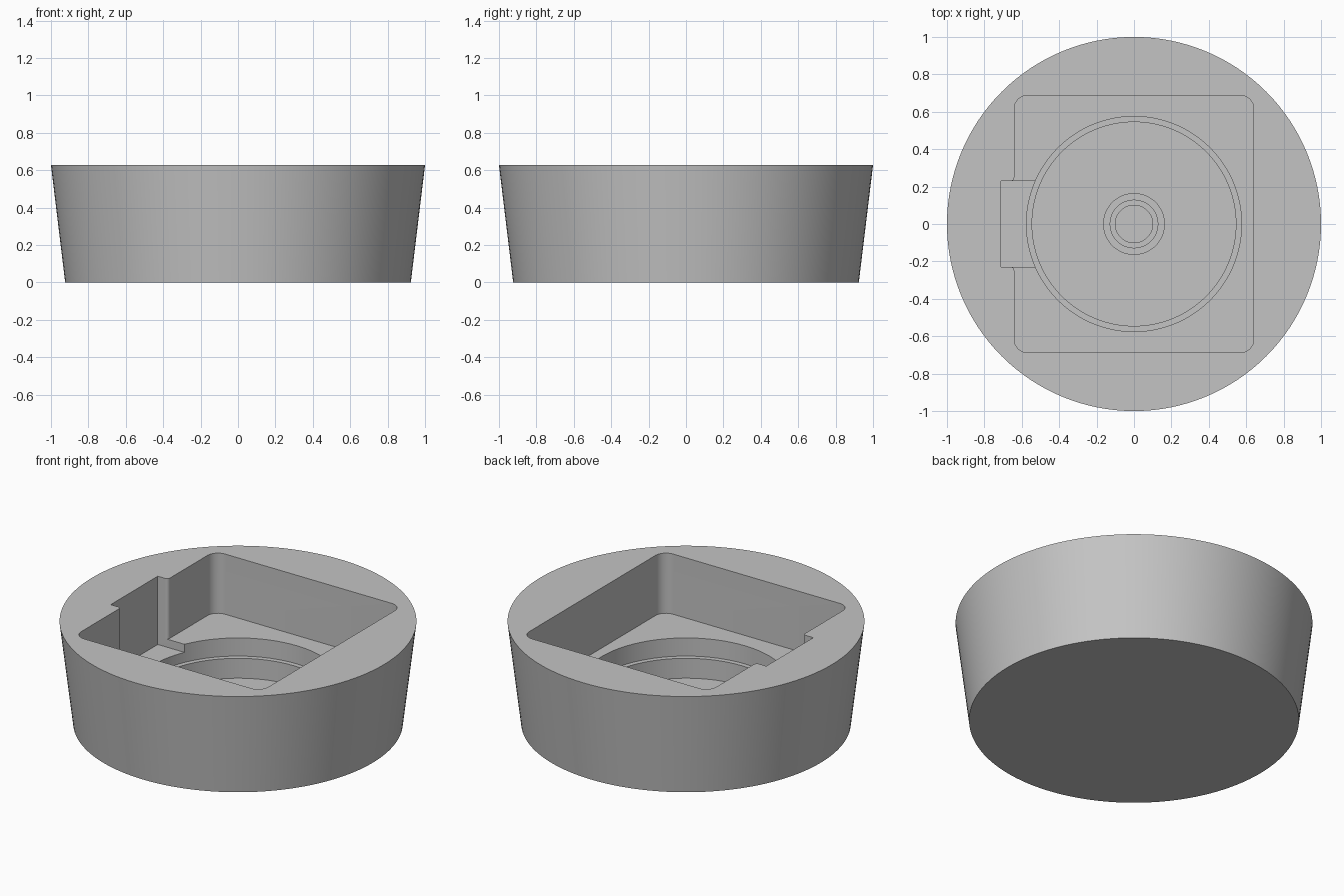
import bpy, bmesh, math
from mathutils import Vector

if "Cube" in bpy.data.objects:
    bpy.data.objects.remove(bpy.data.objects["Cube"], do_unlink=True)

TOP, FLOOR, NOTCH_FLOOR = 0.627, 0.255, 0.205
SEGMENTS = 128

grey = bpy.data.materials.new("plain grey")
grey.use_nodes = True
colour = (0.55, 0.55, 0.55, 1)
grey.diffuse_color = colour
grey.node_tree.nodes["Principled BSDF"].inputs["Base Color"].default_value = colour


def finish(bm, name):
    bmesh.ops.remove_doubles(bm, verts=bm.verts, dist=1e-5)
    bmesh.ops.recalc_face_normals(bm, faces=bm.faces)
    mesh = bpy.data.meshes.new(name)
    bm.to_mesh(mesh)
    bm.free()
    mesh.materials.append(grey)
    obj = bpy.data.objects.new(name, mesh)
    bpy.context.collection.objects.link(obj)
    return obj


def lathe(name, profile):
    """Spin an (r, z) profile about the z axis."""
    bm = bmesh.new()
    vs = [bm.verts.new((r, 0, z)) for r, z in profile]
    es = [bm.edges.new(pair) for pair in zip(vs, vs[1:])]
    bmesh.ops.spin(bm, geom=vs + es, cent=(0, 0, 0), axis=(0, 0, 1),
                   angle=2 * math.pi, steps=SEGMENTS)
    return finish(bm, name)


def prism(name, outline, z0, z1):
    bm = bmesh.new()
    face = bm.faces.new([bm.verts.new((x, y, z0)) for x, y in outline])
    up = bmesh.ops.extrude_face_region(bm, geom=[face])["geom"]
    bmesh.ops.translate(bm, vec=Vector((0, 0, z1 - z0)),
                        verts=[v for v in up if isinstance(v, bmesh.types.BMVert)])
    return finish(bm, name)


def arc(cx, cy, r, start, end, steps=8):
    angles = [math.radians(start + (end - start) * i / steps) for i in range(steps + 1)]
    return [(cx + r * math.cos(a), cy + r * math.sin(a)) for a in angles]


# Tapered round body
body = lathe("round_holder", [(0, 0), (0.924, 0), (1, TOP), (0, TOP)])

# Rounded pocket whose left wall is eased into the side notch
hx, hy, r, ease, ny = 0.64, 0.687, 0.07, 0.02, 0.23
upper = arc(hx - r, hy - r, r, 0, 90) + arc(r - hx, hy - r, r, 90, 180)
upper += arc(-hx - ease, ny + ease, ease, 0, -90)
outline = upper + [(x, -y) for x, y in reversed(upper)]
pocket = prism("pocket_cutter", outline, FLOOR, 1)

# Side notch, a little deeper than the pocket
notch = prism("notch_cutter", [(-0.71, -ny), (-0.4, -ny), (-0.4, ny), (-0.71, ny)],
              NOTCH_FLOOR, 1.1)

# Stepped round well that leaves a small hollow boss in the middle
well = lathe("well_cutter", [
    (0, 0.02), (0.10, 0.02), (0.10, 0.09), (0.13, 0.09), (0.13, 0.06),
    (0.165, 0.06), (0.165, 0.02), (0.545, 0.02), (0.545, 0.143),
    (0.575, 0.143), (0.575, 0.4), (0, 0.4)])

# Cut the openings
bpy.ops.object.select_all(action='DESELECT')
bpy.context.view_layer.objects.active = body
body.select_set(True)
for cutter in (pocket, notch, well):
    mod = body.modifiers.new(cutter.name, 'BOOLEAN')
    mod.operation = 'DIFFERENCE'
    mod.solver = 'EXACT'
    mod.object = cutter
    bpy.ops.object.modifier_apply(modifier=mod.name)
    bpy.data.objects.remove(cutter, do_unlink=True)

bpy.ops.object.shade_smooth_by_angle(angle=math.radians(30))
